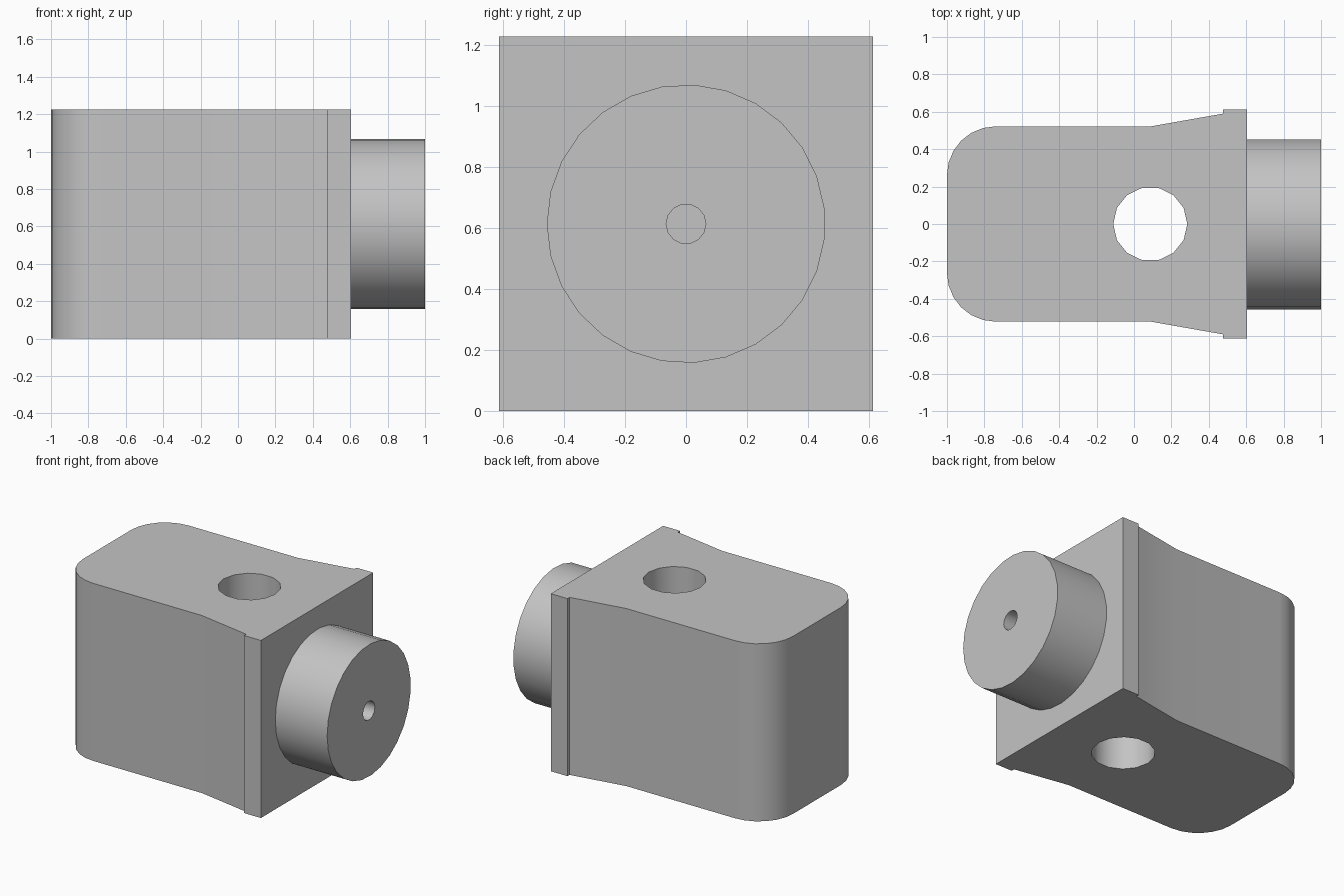
import bpy, bmesh, math

cube = bpy.data.objects.get("Cube")
if cube:
    bpy.data.objects.remove(cube, do_unlink=True)

HEIGHT = 1.226
MID = HEIGHT / 2

grey = bpy.data.materials.new("plain grey")
grey.use_nodes = True
colour = (0.55, 0.55, 0.55, 1)
grey.diffuse_color = colour
grey.node_tree.nodes["Principled BSDF"].inputs["Base Color"].default_value = colour


def prism(name, outline, length):
    """Extrude a flat outline upwards from z = 0."""
    bm = bmesh.new()
    face = bm.faces.new([bm.verts.new((x, y, 0)) for x, y in outline])
    top = bmesh.ops.extrude_face_region(bm, geom=[face])["geom"]
    bmesh.ops.translate(bm, vec=(0, 0, length),
                        verts=[v for v in top if isinstance(v, bmesh.types.BMVert)])
    bmesh.ops.recalc_face_normals(bm, faces=bm.faces)
    mesh = bpy.data.meshes.new(name)
    bm.to_mesh(mesh)
    bm.free()
    mesh.materials.append(grey)
    obj = bpy.data.objects.new(name, mesh)
    bpy.context.collection.objects.link(obj)
    return obj


def circle(radius, sides):
    return [(radius * math.cos(math.tau * i / sides + math.pi),
             radius * math.sin(math.tau * i / sides + math.pi)) for i in range(sides)]


def drill(target, cutter):
    """Cut a hole, then discard the cutter."""
    mod = target.modifiers.new("hole", 'BOOLEAN')
    mod.operation = 'DIFFERENCE'
    mod.solver = 'EXACT'
    mod.object = cutter
    bpy.context.view_layer.objects.active = target
    bpy.ops.object.modifier_apply(modifier=mod.name)
    bpy.data.objects.remove(cutter, do_unlink=True)


def smooth(obj):
    bpy.ops.object.select_all(action='DESELECT')
    obj.select_set(True)
    bpy.context.view_layer.objects.active = obj
    bpy.ops.object.shade_smooth_by_angle(angle=math.radians(32))


# Body: rounded far end, straight sides, flared into a square flange
RADIUS = 0.26
half = [(-1 + RADIUS * (1 - math.cos(a)), 0.522 - RADIUS * (1 - math.sin(a)))
        for a in (math.radians(15 * i) for i in range(7))]
half += [(0.09, 0.522), (0.476, 0.59), (0.476, 0.613), (0.604, 0.613)]
body = prism("body", half + [(x, -y) for x, y in reversed(half)], HEIGHT)

# Vertical through hole
bore = prism("bore_cutter", circle(0.198, 14), HEIGHT + 0.4)
bore.location = (0.087, 0, -0.2)
bpy.context.view_layer.update()
drill(body, bore)
smooth(body)

# Round boss on the flange with a small central hole
boss = prism("boss", circle(0.456, 27), 0.396)
pilot = prism("pilot_cutter", circle(0.065, 14), 0.8)
pilot.location = (0, 0, 0.002)
bpy.context.view_layer.update()
drill(boss, pilot)
boss.rotation_euler = (math.pi / 2, 0, math.pi / 2)
boss.location = (0.604, 0, MID)
smooth(boss)
